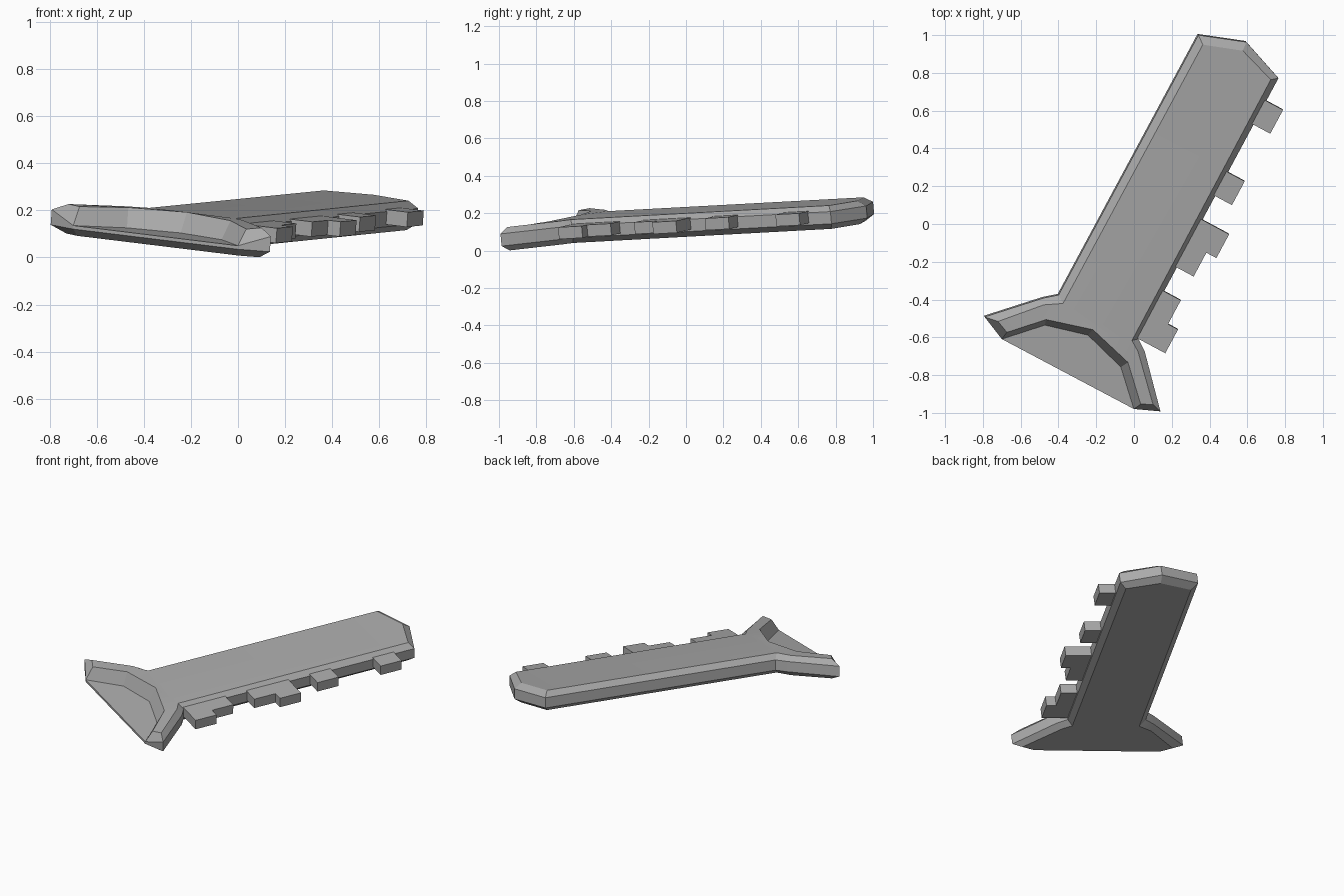
import bpy
import bmesh
import math

cube = bpy.data.objects.get("Cube")
if cube:
    bpy.data.objects.remove(cube)

# One plain grey
grey = bpy.data.materials.new("plain grey")
grey.use_nodes = True
colour = (0.4, 0.4, 0.4, 1)
grey.diffuse_color = colour
grey.node_tree.nodes["Principled BSDF"].inputs["Base Color"].default_value = colour

# The whole key lies on a gently tilted plane
TILT_X, TILT_Y, BASE, MID = -0.073, 0.0935, 0.097, 0.095


def place(p, h):
    """Point at height h above the tilted underside."""
    x, y = p
    z = BASE + TILT_X * x + TILT_Y * y + h
    return (x - TILT_X * (h - MID), y - TILT_Y * (h - MID), z)


def finish(bm, name):
    bmesh.ops.recalc_face_normals(bm, faces=bm.faces)
    mesh = bpy.data.meshes.new(name)
    bm.to_mesh(mesh)
    bm.free()
    obj = bpy.data.objects.new(name, mesh)
    mesh.materials.append(grey)
    bpy.context.collection.objects.link(obj)
    return obj


# Outline of shaft and flared head, counter-clockwise, starting and ending at the head tips
outer = [(0.003, -0.984), (0.14, -0.992), (0.056, -0.672), (0.024, -0.608),
         (0.765, 0.772), (0.595, 0.963), (0.341, 1.0), (-0.399, -0.376),
         (-0.479, -0.392), (-0.791, -0.492), (-0.696, -0.614)]
inset = [(0.01, -0.945), (0.098, -0.952), (0.019, -0.672), (-0.013, -0.614),
         (0.722, 0.767), (0.574, 0.92), (0.362, 0.952), (-0.378, -0.418),
         (-0.479, -0.425), (-0.722, -0.513), (-0.675, -0.585)]
# Inner edge of the raised rim, and foot of the rim on the recessed floor
rim = [(0.034, -0.952), (-0.034, -0.73), (-0.22, -0.556), (-0.468, -0.503), (-0.675, -0.571)]
foot = [(-0.066, -0.762), (-0.24, -0.593), (-0.468, -0.54)]
TOP, FLOOR = 0.125, 0.045

# Key body: chamfered slab with a recess in the head
bm = bmesh.new()


def ring(points, heights):
    return [bm.verts.new(place(p, h)) for p, h in zip(points, heights)]


n = len(outer)
bottom = ring(inset, [0] * n)
low = ring(outer, [0.03] * n)
high = ring(outer, [FLOOR] + [MID] * (n - 2) + [FLOOR])
top = [None] + ring(inset[1:-1], [TOP] * (n - 2))
lip = ring(rim, [0.115, TOP, 0.131, 0.128, 0.123])
floor = [high[0]] + ring(foot, [FLOOR] * 3) + [high[-1]]

bm.faces.new(bottom)
for i in range(n):
    j = (i + 1) % n
    bm.faces.new((bottom[i], bottom[j], low[j], low[i]))
    bm.faces.new((low[i], low[j], high[j], high[i]))
    if 0 < i < n - 2:
        bm.faces.new((high[i], high[j], top[j], top[i]))

# Shaft top, rim top, rim ends, recess walls and floor
faces = [top[3:8],
         (lip[0], top[1], top[2], lip[1]), (lip[1], top[2], top[3], lip[2]),
         (lip[2], top[3], top[7], lip[3]), (lip[3], top[7], top[8]),
         (lip[3], top[8], top[9], lip[4]),
         (high[0], high[1], top[1], lip[0]), (high[-1], lip[4], top[9], high[-2]),
         floor]
faces += [(floor[i], lip[i], lip[i + 1], floor[i + 1]) for i in range(4)]
for f in faces:
    bm.faces.new(f)
body = finish(bm, "key_body")

# Teeth: square blocks on a regular pitch along the shaft edge
start, end = outer[3], outer[4]
length = math.dist(start, end)
ux, uy = (end[0] - start[0]) / length, (end[1] - start[1]) / length
PITCH, SHORT, LONG = 0.143, 0.1, 0.16


def along(s, d):
    return (start[0] + ux * s + uy * d, start[1] + uy * s - ux * d)


for slot, depth in ((0, LONG), (1, SHORT), (3, SHORT), (4, LONG), (6, SHORT), (9, SHORT)):
    bm = bmesh.new()
    a, b = slot * PITCH, (slot + 1) * PITCH
    plan = [along(a, -0.05), along(a, depth), along(b, depth), along(b, -0.05)]
    lower, upper = ring(plan, [0.04] * 4), ring(plan, [0.103] * 4)
    bm.faces.new(lower)
    bm.faces.new(upper)
    for i in range(4):
        j = (i + 1) % 4
        bm.faces.new((lower[i], lower[j], upper[j], upper[i]))
    finish(bm, f"tooth_{slot}")

# Soft blend only where the shaft flows into the rim
bpy.ops.object.select_all(action="DESELECT")
body.select_set(True)
bpy.context.view_layer.objects.active = body
bpy.ops.object.shade_smooth_by_angle(angle=math.radians(12))
